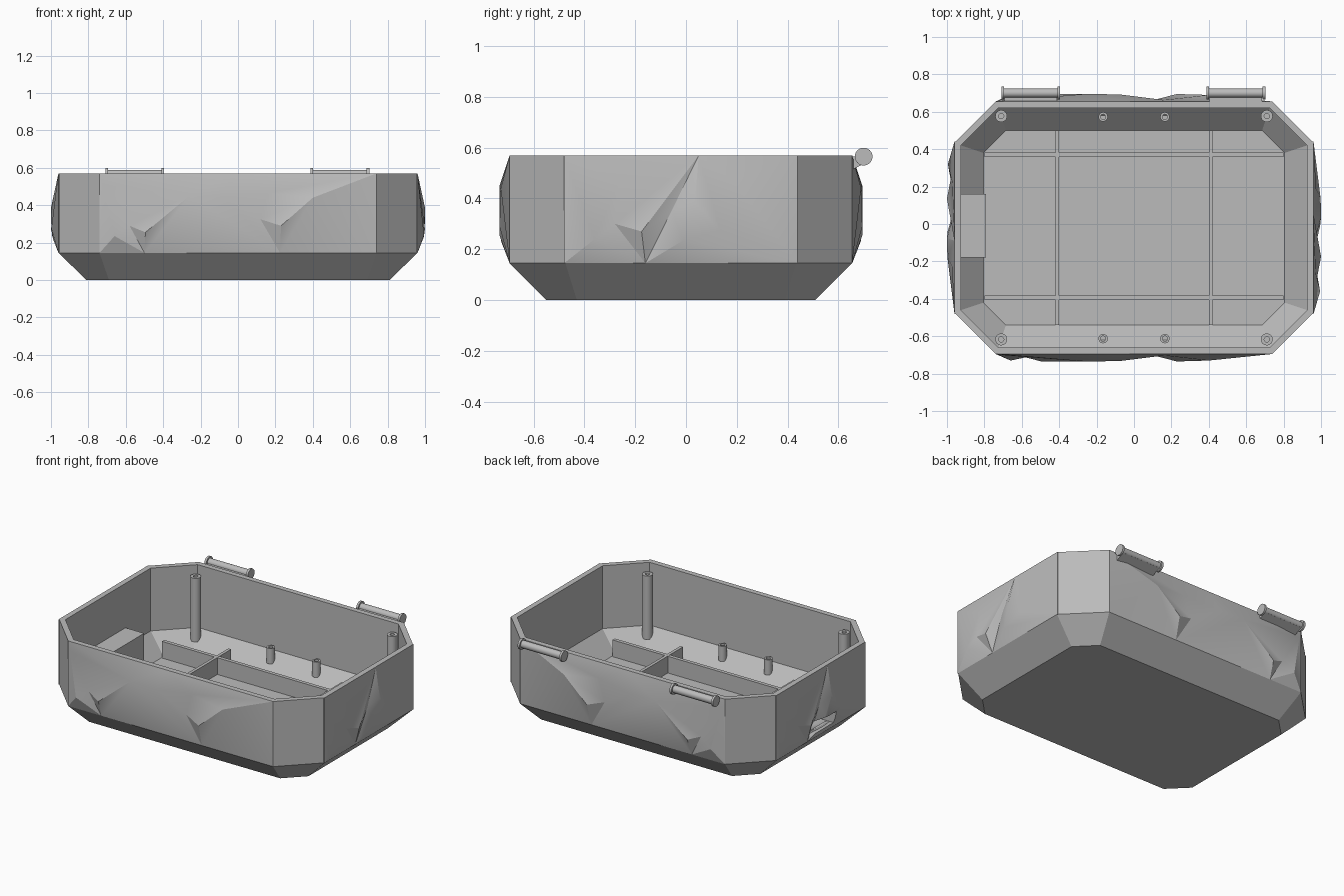
import bpy, bmesh, math
from mathutils import Vector
from mathutils.geometry import delaunay_2d_cdt

if "Cube" in bpy.data.objects:
    bpy.data.objects.remove(bpy.data.objects["Cube"], do_unlink=True)

grey = bpy.data.materials.new("plain grey")
grey.use_nodes = True
colour = (0.5, 0.5, 0.5, 1)
grey.diffuse_color = colour
grey.node_tree.nodes["Principled BSDF"].inputs["Base Color"].default_value = colour

MID_Y = -0.02
HALF_X, HALF_Y, WALL_LOW, RIM = 0.96, 0.675, 0.145, 0.57
FLOOR = 0.04


def finish(name, bm, angle=30):
    bmesh.ops.recalc_face_normals(bm, faces=bm.faces)
    mesh = bpy.data.meshes.new(name)
    bm.to_mesh(mesh)
    bm.free()
    mesh.materials.append(grey)
    obj = bpy.data.objects.new(name, mesh)
    bpy.context.collection.objects.link(obj)
    bpy.ops.object.select_all(action="DESELECT")
    obj.select_set(True)
    bpy.context.view_layer.objects.active = obj
    bpy.ops.object.shade_smooth_by_angle(angle=math.radians(angle))
    return obj


def loft(name, rings):
    """Skin a list of equal rings and cap both ends."""
    bm = bmesh.new()
    loops = [[bm.verts.new(p) for p in ring] for ring in rings]
    n = len(loops[0])
    for a, b in zip(loops, loops[1:]):
        for i in range(n):
            j = (i + 1) % n
            bm.faces.new((a[i], a[j], b[j], b[i]))
    bm.faces.new(loops[0])
    bm.faces.new(loops[-1])
    return finish(name, bm)


def octagon(hx, hy, c, z):
    quarter = [(hx, hy - c), (hx - c, hy)]
    pts = quarter + [(-x, y) for x, y in reversed(quarter)]
    pts += [(-x, -y) for x, y in pts]
    return [(x, y + MID_Y, z) for x, y in pts]


def circle(r, n=24):
    return [(r * math.cos(t * math.tau / n), r * math.sin(t * math.tau / n)) for t in range(n)]


def box(name, x0, x1, y0, y1, z0, z1):
    return loft(name, [[(x0, y0, z), (x1, y0, z), (x1, y1, z), (x0, y1, z)] for z in (z0, z1)])


# Tray body: outer skin up, over the rim, and down to the floor
body = loft("tray_body", [
    octagon(0.81, 0.53, 0.12, 0),
    octagon(HALF_X, HALF_Y, 0.22, WALL_LOW),
    octagon(HALF_X, HALF_Y, 0.22, RIM),
    octagon(0.925, 0.64, 0.2, RIM),
    octagon(0.925, 0.64, 0.2, 0.16),
    octagon(0.805, 0.52, 0.12, FLOOR),
])


# Faceted relief panels: points are (along, height, outward depth)
def relief(name, points, ridges, place):
    flat = [Vector(p[:2]) for p in points]
    verts, _, faces, origin, _, _ = delaunay_2d_cdt(flat, ridges, [], 0, 0.0001)
    bm = bmesh.new()
    made = []
    for v, ids in zip(verts, origin):
        depth = points[ids[0]][2] if ids else 0.02
        made.append(bm.verts.new((v.x, v.y, depth)))
    for f in faces:
        bm.faces.new([made[i] for i in f])
    # closed backing buried inside the wall
    back = bmesh.ops.extrude_face_region(bm, geom=bm.faces[:], use_keep_orig=True)
    for g in back["geom"]:
        if isinstance(g, bmesh.types.BMVert):
            g.co.z = -0.02
    for v in bm.verts:
        v.co = place(*v.co)
    return finish(name, bm, 24)


def border(u0, u1):
    return [(u0, WALL_LOW, 0), (u1, WALL_LOW, 0), (u1, RIM, 0), (u0, RIM, 0)]


long_points = border(-0.74, 0.74) + [
    (-0.5, WALL_LOW, 0), (0.225, WALL_LOW, 0), (-0.03, RIM, 0),
    (-0.66, 0.235, 0.035), (-0.58, 0.29, 0.018), (-0.495, 0.255, 0.04),
    (-0.26, 0.45, 0.04), (-0.08, 0.445, 0.038), (0.12, 0.325, 0.012),
    (0.23, 0.29, 0.04), (0.4, 0.44, 0.035), (0.16, 0.465, 0.008),
    (-0.725, 0.51, 0.004),
]
long_ridges = [(12, 16), (16, 7), (7, 0), (7, 4), (8, 9), (9, 4), (8, 10), (9, 10),
               (10, 11), (10, 6), (11, 6), (11, 5), (10, 5), (12, 5), (12, 13), (13, 5),
               (12, 14), (13, 14), (14, 5), (14, 2), (15, 6), (15, 14), (15, 2), (10, 4)]
long_ridges[0] = (3, 16)

side_points = border(-0.48, 0.44) + [
    (-0.16, WALL_LOW, 0), (0.05, RIM, 0),
    (-0.36, 0.24, 0.035), (-0.265, 0.46, 0.012), (-0.28, 0.3, 0.02),
    (-0.175, 0.27, 0.04), (-0.055, 0.355, 0.015), (0.035, 0.385, 0.04),
    (0.135, 0.275, 0.038), (0.185, 0.47, 0.014), (-0.01, 0.235, 0.035),
]
side_ridges = [(3, 6), (6, 4), (6, 0), (3, 7), (7, 5), (8, 5), (8, 9), (9, 5), (9, 4),
               (4, 5), (4, 10), (10, 5), (10, 11), (11, 5), (11, 12), (12, 5), (13, 5),
               (13, 12), (13, 2), (4, 14), (14, 1), (12, 1)]
side_ridges.remove((4, 5))

for name, s in (("front_relief", -1), ("back_relief", 1)):
    relief(name, long_points, long_ridges,
           lambda u, z, d: (u, MID_Y + s * (HALF_Y + d), z))
relief("left_relief", side_points, side_ridges, lambda u, z, d: (HALF_X + d, u, z))
port_side = relief("right_relief", side_points, side_ridges,
                   lambda u, z, d: (-HALF_X - d, 2 * MID_Y - u, z))

# Port housing inside the wall, with its opening cut from outside
housing_profile = [(-0.79, 0.03), (-0.83, 0.03), (-0.945, 0.15), (-0.945, 0.28), (-0.79, 0.28)]
housing = loft("port_housing", [[(x, y, z) for x, z in housing_profile] for y in (-0.18, 0.16)])
cutter = box("port_cutter", -1.1, -0.82, -0.13, 0.11, 0.18, 0.26)
cutter.hide_render = True
cutter.hide_viewport = True
for obj in (body, port_side, housing):
    cut = obj.modifiers.new("port opening", "BOOLEAN")
    cut.operation = "DIFFERENCE"
    cut.solver = "EXACT"
    cut.object = cutter

# Dividers on the floor
for i, x in enumerate((-0.41, 0.41)):
    box(f"cross_divider_{i}", x - 0.01, x + 0.01, -0.54, 0.5, FLOOR - 0.01, 0.15)
for i, y in enumerate((-0.395, 0.37)):
    box(f"long_divider_{i}", -0.8, 0.8, y - 0.012, y + 0.012, FLOOR - 0.01, 0.149)


# Screw posts with blind holes
def post(name, x, y, r, top):
    steps = [(r, 0.1), (r, top), (0.014, top), (0.014, top - 0.08)]
    loft(name, [[(x + a, y + b, z) for a, b in circle(rad)] for rad, z in steps])


for sx in (-1, 1):
    for sy in (-1, 1):
        tag = f"{'right' if sx < 0 else 'left'}_{'front' if sy < 0 else 'back'}"
        post("tall_post_" + tag, sx * 0.71, MID_Y + sy * 0.597, 0.032, 0.515)
        post("short_post_" + tag, sx * 0.165, MID_Y + sy * 0.593, 0.025, 0.2)

# Hinge pins with end caps, each on a small bracket
bracket = [(0.64, 0.505), (0.715, 0.545), (0.7, 0.565), (0.64, 0.565)]
for side, mid in (("right", -0.552), ("left", 0.545)):
    steps = [(-0.157, 0.035), (-0.143, 0.035), (-0.143, 0.024),
             (0.143, 0.024), (0.143, 0.035), (0.157, 0.035)]
    loft(f"{side}_hinge_pin", [[(mid + dx, 0.7 + a, 0.565 + b) for a, b in circle(r)]
                               for dx, r in steps])
    loft(f"{side}_hinge_bracket", [[(mid + dx, y, z) for y, z in bracket] for dx in (-0.14, 0.14)])
